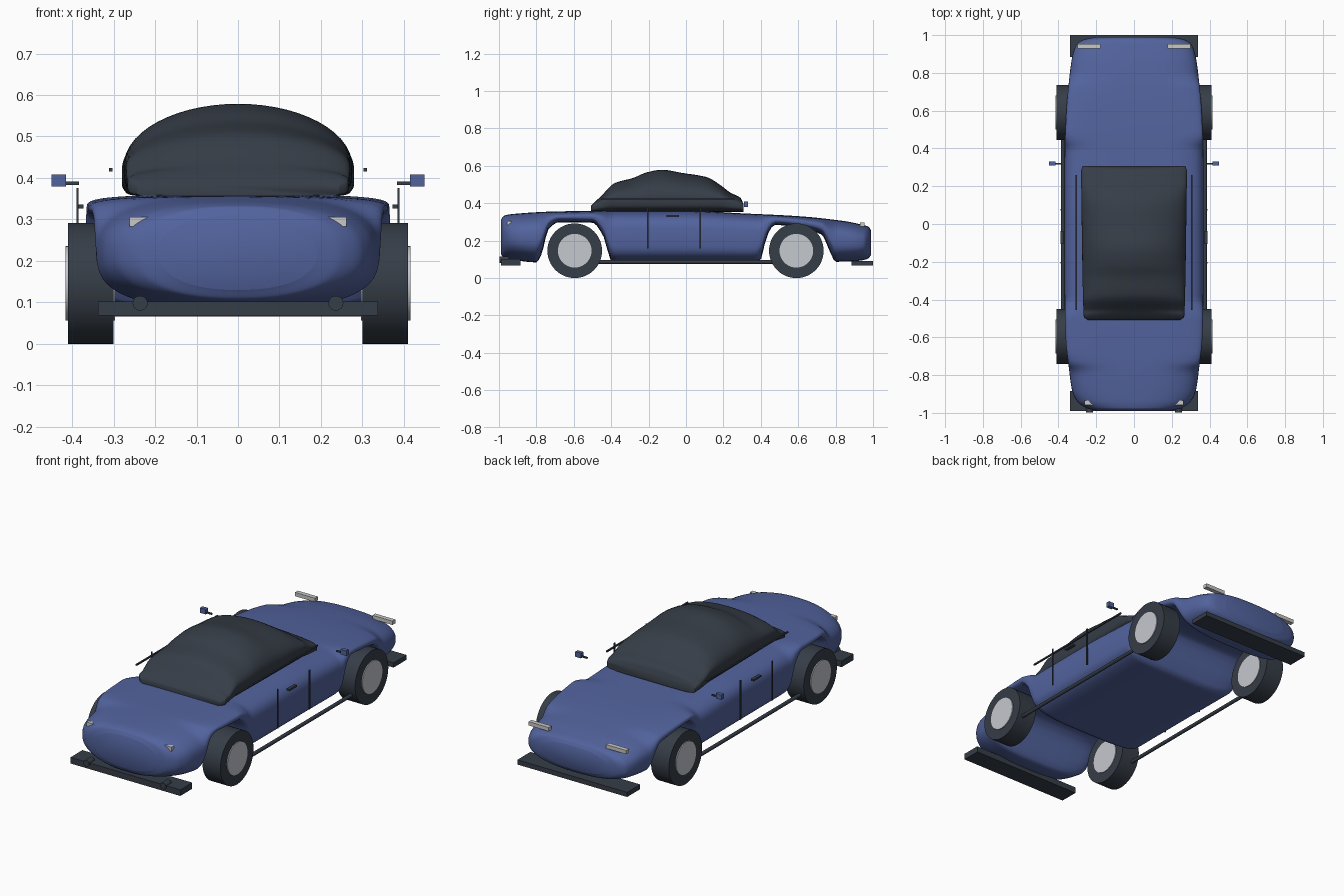
import bpy, bmesh, math
from mathutils import Matrix

if "Cube" in bpy.data.objects:
    bpy.data.objects.remove(bpy.data.objects["Cube"])


def material(name, rgb):
    m = bpy.data.materials.new(name)
    m.diffuse_color = (*rgb, 1)
    m.use_nodes = True
    m.node_tree.nodes["Principled BSDF"].inputs["Base Color"].default_value = m.diffuse_color
    return m


BLUE = material("blue paint", (0.085, 0.125, 0.34))
DARK = material("dark trim", (0.037, 0.047, 0.063))
RIM = material("light metal", (0.56, 0.58, 0.62))
LAMP = material("lamp grey", (0.58, 0.58, 0.57))


def finish(name, bm, mat, smooth=True):
    bmesh.ops.recalc_face_normals(bm, faces=bm.faces)
    me = bpy.data.meshes.new(name)
    bm.to_mesh(me)
    bm.free()
    me.materials.append(mat)
    ob = bpy.data.objects.new(name, me)
    bpy.context.collection.objects.link(ob)
    if smooth:
        bpy.ops.object.select_all(action='DESELECT')
        ob.select_set(True)
        bpy.context.view_layer.objects.active = ob
        bpy.ops.object.shade_smooth_by_angle(angle=math.radians(45))
    return ob


def box(name, x, y, z, mat):
    """Box from (min, max) ranges."""
    bm = bmesh.new()
    mid = [(a + b) / 2 for a, b in (x, y, z)]
    size = [abs(b - a) for a, b in (x, y, z)]
    bmesh.ops.create_cube(bm, size=1, matrix=Matrix.Translation(mid) @ Matrix.Diagonal((*size, 1)))
    return finish(name, bm, mat, False)


def cylinder(name, centre, radius, length, axis, mat, sides=40):
    bm = bmesh.new()
    turn = Matrix.Rotation(math.pi / 2, 4, 'Y' if axis == 'X' else 'X')
    bmesh.ops.create_cone(bm, cap_ends=True, segments=sides, radius1=radius, radius2=radius,
                          depth=length, matrix=Matrix.Translation(centre) @ turn)
    return finish(name, bm, mat)


def curve(points):
    """Smooth interpolation through (y, value) points without overshoot."""
    d = [(b[1] - a[1]) / (b[0] - a[0]) for a, b in zip(points, points[1:])]
    m = [d[0]] + [0 if p * q <= 0 else 2 * p * q / (p + q) for p, q in zip(d, d[1:])] + [d[-1]]

    def value(y):
        i = 0
        while i < len(points) - 2 and y > points[i + 1][0]:
            i += 1
        (y0, v0), (y1, v1) = points[i], points[i + 1]
        h = y1 - y0
        t = min(1, max(0, (y - y0) / h))
        return ((2 * t**3 - 3 * t**2 + 1) * v0 + (t**3 - 2 * t**2 + t) * h * m[i]
                + (3 * t**2 - 2 * t**3) * v1 + (t**3 - t**2) * h * m[i + 1])
    return value


def loft(name, y0, y1, steps, section, mat, sides=56):
    """Skin superellipse rings; section(y) -> half width, top, middle, bottom, upper power, lower power."""
    bm = bmesh.new()
    rings = []
    for k in range(steps + 1):
        y = (y0 + y1) / 2 - (y1 - y0) / 2 * math.cos(math.pi * k / steps)
        w, top, mid, low, n_up, n_low = section(y)
        ring = []
        for j in range(sides):
            a = 2 * math.pi * j / sides
            c, s = math.cos(a), math.sin(a)
            n = n_up if s >= 0 else n_low
            h = top - mid if s >= 0 else mid - low
            x = w * math.copysign(abs(c) ** (2 / n), c)
            z = mid + h * math.copysign(abs(s) ** (2 / n), s)
            ring.append(bm.verts.new((x, y, z)))
        rings.append(ring)
    for a, b in zip(rings, rings[1:]):
        for j in range(sides):
            k = (j + 1) % sides
            bm.faces.new((a[j], a[k], b[k], b[j]))
    bm.faces.new(rings[0])
    bm.faces.new(rings[-1])
    return finish(name, bm, mat)


# body shell, with the underside rising over the wheels
b_top = curve([(-.99, .31), (-.975, .332), (-.93, .342), (-.7, .356), (-.4, .36), (0, .36),
               (.3, .346), (.6, .331), (.85, .304), (.93, .288), (.975, .275), (.99, .255)])
b_low = curve([(-.99, .13), (-.975, .108), (-.93, .098), (-.8, .084), (-.775, .12), (-.735, .26),
               (-.68, .298), (-.5, .296), (-.445, .23), (-.395, .085), (-.37, .08), (.37, .08),
               (.395, .09), (.435, .23), (.475, .284), (.6, .268), (.725, .232), (.77, .14),
               (.8, .087), (.93, .093), (.975, .105), (.99, .125)])
b_wide = curve([(-.99, .19), (-.975, .25), (-.94, .30), (-.88, .328), (-.76, .345), (-.6, .362), (-.3, .368),
                (.3, .368), (.6, .358), (.75, .345), (.88, .328), (.95, .305), (.975, .27), (.99, .2)])
b_power = curve([(-.99, 2.3), (-.85, 2.7), (-.6, 3.2), (-.35, 4), (.35, 4), (.6, 3.2), (.85, 2.9), (.99, 2.5)])


def body_section(y):
    t, b, n = b_top(y), b_low(y), b_power(y)
    return b_wide(y), t, (t + b) / 2, b, n, n


loft("body", -.99, .99, 150, body_section, BLUE)

# dark cabin canopy
c_top = curve([(-.508, .385), (-.495, .40), (-.46, .432), (-.38, .508), (-.28, .536), (-.21, .565),
               (-.13, .579), (-.02, .562), (.11, .54), (.18, .50), (.24, .455), (.29, .43), (.308, .395)])
c_wide = curve([(-.508, .245), (-.49, .266), (-.3, .272), (.1, .278), (.28, .28), (.308, .272)])


def cabin_section(y):
    t = c_top(y)
    mid = min(.43, .353 + .55 * (t - .353))
    return c_wide(y), t, mid, .353, 2 + 6 * max(0, .43 - t) / .05, 5


loft("cabin", -.508, .308, 70, cabin_section, DARK)

# bumpers
box("front_bumper", (-.338, .338), (-.99, -.885), (.068, .102), DARK)
box("rear_bumper", (-.338, .338), (.885, 1.0), (.066, .092), DARK)

for side, s in (("right", 1), ("left", -1)):
    # wheels
    for end, y in (("front", -.595), ("rear", .59)):
        cylinder(f"{side}_{end}_tyre", (s * .355, y, .146), .146, .11, 'X', DARK, 48)
        cylinder(f"{side}_{end}_rim", (s * .356, y, .146), .09, .119, 'X', RIM)
    # sill rod and roof rail
    cylinder(f"{side}_sill_rod", (s * .376, 0, .086), .01, 1.0, 'Y', DARK, 12)
    box(f"{side}_side_rail", (s * .303, s * .311), (-.455, .26), (.416, .424), DARK)
    # door seams and handle
    for i, y in enumerate((-.205, .075)):
        box(f"{side}_door_seam_{i + 1}", (s * .385, s * .39), (y - .004, y + .004), (.157, .376), DARK)
    box(f"{side}_door_handle", (s * .372, s * .39), (-.105, -.038), (.326, .336), DARK)
    # mirror on a short arm
    box(f"{side}_mirror", (s * .415, s * .45), (.309, .331), (.38, .408), BLUE)
    box(f"{side}_mirror_arm", (s * .383, s * .415), (.316, .324), (.383, .391), DARK)
    # lamps
    box(f"{side}_headlight", (s * .18, s * .262), (-.957, -.935), (.283, .306), LAMP)
    box(f"{side}_tail_light", (s * .177, s * .30), (.929, .954), (.276, .297), LAMP)
    cylinder(f"{side}_fog_lamp", (s * .236, -.972, .098), .018, .05, 'Y', DARK, 24)
